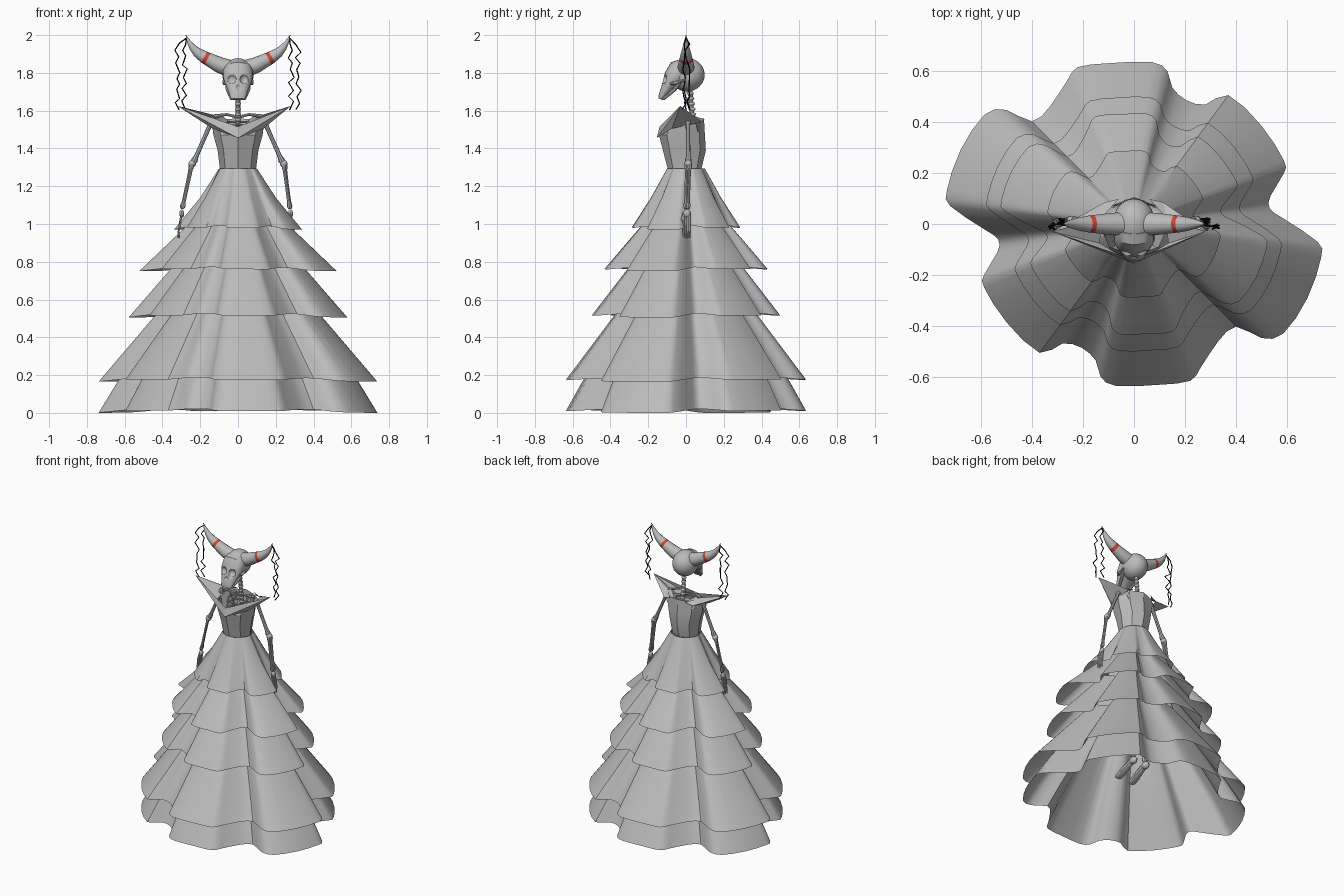
import bpy, bmesh, math, random
from mathutils import Vector

cube = bpy.data.objects.get("Cube")
if cube:
    bpy.data.objects.remove(cube, do_unlink=True)


def material(name, rgb):
    m = bpy.data.materials.new(name)
    m.use_nodes = True
    m.diffuse_color = (*rgb, 1)
    m.node_tree.nodes["Principled BSDF"].inputs["Base Color"].default_value = (*rgb, 1)
    return m


GREY = material("grey", (0.5, 0.5, 0.5))
RED = material("red", (0.62, 0.06, 0.035))
BLACK = material("black", (0.003, 0.003, 0.003))


def finish(name, bm, mats=(GREY,), angle=35):
    """Turn a bmesh into a named object, smooth except at sharp edges."""
    bmesh.ops.recalc_face_normals(bm, faces=bm.faces)
    me = bpy.data.meshes.new(name)
    bm.to_mesh(me)
    bm.free()
    ob = bpy.data.objects.new(name, me)
    bpy.context.collection.objects.link(ob)
    for m in mats:
        me.materials.append(m)
    bpy.ops.object.select_all(action='DESELECT')
    ob.select_set(True)
    bpy.context.view_layer.objects.active = ob
    bpy.ops.object.shade_smooth_by_angle(angle=math.radians(angle))
    return ob


def bridge(bm, rings):
    """Join equal closed rings of vertices with quads, ring by ring."""
    bands = []
    for a, b in zip(rings, rings[1:]):
        n = len(a)
        bands.append([bm.faces.new((a[i], a[(i + 1) % n], b[(i + 1) % n], b[i])) for i in range(n)])
    return bands


def add_tube(bm, pts, radii, sides=8, ref=(0, 1, 0)):
    """Capped tube along pts; a radius may be a number or a pair."""
    pts = [Vector(p) for p in pts]
    rings = []
    for i, p in enumerate(pts):
        t = (pts[min(i + 1, len(pts) - 1)] - pts[max(i - 1, 0)]).normalized()
        u = Vector(ref)
        u = (u - t * u.dot(t)).normalized()
        v = t.cross(u)
        r = radii[i] if isinstance(radii, (list, tuple)) else radii
        ru, rv = r if isinstance(r, tuple) else (r, r)
        rings.append([bm.verts.new(p + u * ru * math.cos(k * math.tau / sides)
                                   + v * rv * math.sin(k * math.tau / sides)) for k in range(sides)])
    bands = bridge(bm, rings)
    bm.faces.new(rings[0][::-1])
    bm.faces.new(rings[-1])
    return bands


def add_ball(bm, c, size, u=12, v=8):
    vs = bmesh.ops.create_uvsphere(bm, u_segments=u, v_segments=v, radius=1)["verts"]
    s = Vector(size if isinstance(size, tuple) else (size,) * 3)
    for w in vs:
        w.co = Vector(c) + w.co * s


def add_bone(bm, a, b, r, knob):
    """Shaft that swells at both ends."""
    a, b = Vector(a), Vector(b)
    f = (0, 0.06, 0.16, 0.5, 0.84, 0.94, 1)
    add_tube(bm, [a.lerp(b, t) for t in f], [knob * .6, knob, r * 1.1, r, r * 1.1, knob, knob * .6])


# --- Tiered skirt: one half of the six-lobed hem, turned half way round for the rest
HALF = [(.07, .635), (-.10, .63), (-.22, .615), (-.26, .565), (-.33, .46), (-.40, .402), (-.50, .447),
        (-.585, .43), (-.68, .29), (-.733, .133), (-.72, .07), (-.588, -.02), (-.532, -.06),
        (-.535, -.11), (-.588, -.2), (-.587, -.25), (-.50, -.385), (-.37, -.505), (-.28, -.468),
        (-.205, -.485), (-.15, -.535), (-.13, -.60)]
LOOP = [Vector(p) for p in HALF] + [-Vector(p) for p in HALF]
HEM = []
for i, p in enumerate(LOOP):  # round the outline with curved midpoints
    q = LOOP[(i + 1) % len(LOOP)]
    HEM += [p, (9 * (p + q) - LOOP[i - 1] - LOOP[(i + 2) % len(LOOP)]) / 16]


def skirt_ring(bm, z, scale, depth=1.0, wave=0.0):
    fold = max(0, min(1, (1.29 - z) / 0.36 + 0.08)) * depth
    ring = []
    for p in HEM:
        xy = (p.normalized() * 0.60).lerp(p, fold) * scale
        ring.append(bm.verts.new((*xy, z + wave * (0.745 - p.length))))
    return ring


# Levels are height, scale and depth of the folds
TIERS = {
    "skirt_tier_top": [(1.295, .165, 1), (1.14, .30, 1), (.97, .45, 1.15)],
    "skirt_tier_second": [(1.10, .23, 1), (.75, .67, 1.3)],
    "skirt_tier_third": [(.90, .32, 1), (.505, .785, 1)],
    "skirt_tier_fourth": [(.65, .44, 1), (.165, 1.0, 1)],
    "skirt_tier_bottom": [(1.25, .10, 1), (.65, .40, 1), (.17, .86, 1), (0, 1.0, 1)],
}
for name, levels in TIERS.items():
    bm = bmesh.new()
    rings = [skirt_ring(bm, *level) for level in levels[:-1]]
    rings.append(skirt_ring(bm, *levels[-1], wave=0.1))
    bridge(bm, rings)
    finish(name, bm, angle=40)

# --- Bodice: eight-sided faceted shell, open at the top
bm = bmesh.new()
rings = []
for z, w, front, back in [(1.285, .095, .095, .08), (1.39, .108, .122, .105),
                          (1.47, .13, .143, .10), (1.53, .138, .125, .095)]:
    ring = []
    for k in range(8):
        a = k * math.tau / 8
        c = math.cos(a)
        rise = -.03 * c if z > 1.5 else 0
        ring.append(bm.verts.new((w * math.sin(a), -front * c if c > 0 else -back * c, z + rise)))
    rings.append(ring)
bridge(bm, rings)
finish("bodice", bm, angle=15)

# --- Pointed collar flaps meeting in a V at the chest
bm = bmesh.new()
for s, reach in ((1, .28), (-1, .32)):
    tip, inner, vee, low, back, shoulder, mid = [bm.verts.new((s * x, y, z)) for x, y, z in [
        (reach, -.03, 1.625), (0, -.14, 1.515), (0, -.155, 1.455), (.135, -.075, 1.505),
        (.115, .085, 1.54), (.13, .02, 1.578), (.06, .098, 1.555)]]
    for f in [(tip, inner, vee), (tip, vee, low), (tip, low, back), (tip, back, shoulder),
              (shoulder, back, mid)]:
        bm.faces.new(f if s > 0 else f[::-1])
bmesh.ops.remove_doubles(bm, verts=bm.verts, dist=1e-4)
finish("collar", bm, angle=10)

# --- Skull: cranium and muzzle with hollowed sockets
bm = bmesh.new()
for c, r in [((.035, -.122, 1.768), .026), ((-.035, -.122, 1.768), .026), ((0, -.137, 1.726), .013)]:
    add_ball(bm, c, r, 20, 12)
cutter = finish("socket_cutter", bm)
cutter.hide_render = True

bm = bmesh.new()
add_ball(bm, (0, .005, 1.79), (.083, .094, .088), 32, 20)
cranium = finish("cranium", bm)
bm = bmesh.new()
add_tube(bm, [(0, -.01, 1.82), (0, -.035, 1.805), (0, -.068, 1.768), (0, -.095, 1.728), (0, -.116, 1.695),
              (0, -.13, 1.67), (0, -.134, 1.66)],
         [(.072, .058), (.08, .068), (.077, .055), (.062, .036), (.048, .025), (.042, .018), (.034, .013)],
         24, (1, 0, 0))
face = finish("face", bm)
for ob in (cranium, face):
    mod = ob.modifiers.new("sockets", 'BOOLEAN')
    mod.operation = 'DIFFERENCE'
    mod.solver = 'EXACT'
    mod.object = cutter
    bpy.context.view_layer.objects.active = ob
    bpy.ops.object.modifier_apply(modifier=mod.name)
bpy.data.objects.remove(cutter, do_unlink=True)

# Cheekbones, and the jaw branches behind them
bm = bmesh.new()
for s in (1, -1):
    add_tube(bm, [(s * .05, -.10, 1.745), (s * .073, -.06, 1.745), (s * .076, -.01, 1.76)], [.009, .01, .006])
    add_tube(bm, [(s * .06, -.03, 1.75), (s * .055, -.06, 1.712), (s * .034, -.118, 1.662)], [.008, .010, .008])
finish("cheekbones_and_jaw", bm)

# --- Horns with a narrow red band, and the strings hanging from them
random.seed(4)
for side, s in (("left", 1), ("right", -1)):
    bm = bmesh.new()
    path = [(.05, 1.825, .046), (.10, 1.843, .042), (.161, 1.874, .0345), (.179, 1.884, .0325),
            (.215, 1.908, .026), (.242, 1.937, .018), (.262, 1.968, .010), (.276, 2.0, .0015)]
    bands = add_tube(bm, [(s * x, 0, z) for x, z, r in path], [r for x, z, r in path], 16)
    for f in bands[2]:
        f.material_index = 1
    finish(side + "_horn", bm, (GREY, RED))
    bm = bmesh.new()
    for x, y, end in [(.282, .008, 1.61), (.318, -.008, 1.60)]:
        pts = [(s * .272, 0, 1.985)]
        for i in range(1, 12):
            sway = .015 * (-1) ** i
            pts.append((s * (x + sway * random.uniform(.2, 1.1)), y + sway * random.uniform(-1, 1),
                        1.985 + (end - 1.985) * (i + random.uniform(-.25, .25)) / 11))
        add_tube(bm, pts, .0036, 5)
    finish(side + "_horn_strings", bm, (BLACK,))

# --- Spine, collarbones, shoulder blades and ribs
bm = bmesh.new()
add_tube(bm, [(0, .035, 1.0), (0, .05, 1.3), (0, .045, 1.5), (0, .03, 1.6), (0, .02, 1.73)], .012)
for i in range(10):
    add_ball(bm, (0, .05 - .003 * i, 1.44 + .028 * i), (.016, .018, .011))
for s in (1, -1):
    add_tube(bm, [(0, -.03, 1.565), (s * .06, -.02, 1.58), (s * .125, .01, 1.57)], [.008, .007, .011])
    add_tube(bm, [(s * .115, .025, 1.57), (s * .085, .06, 1.535), (s * .06, .07, 1.44)],
             [(.008, .02), (.007, .035), (.005, .01)])
    for k in range(4):
        z = 1.54 - .045 * k
        w = .07 + .01 * k
        add_tube(bm, [(0, .05, z), (s * w * .7, .055, z), (s * w, 0, z - .01), (s * w * .6, -.06, z - .02),
                      (0, -.07, z - .015)], .006, 6, (0, 0, 1))
finish("spine_and_ribs", bm)

# --- Arms and hands; the left hand hangs a little closer to the skirt
for side, s, wx in (("left", 1, .278), ("right", -1, .298)):
    bm = bmesh.new()
    add_bone(bm, (s * .13, .01, 1.565), (s * .238, .012, 1.32), .011, .018)
    add_bone(bm, (s * .240, .004, 1.325), (s * (wx - .004), -.002, 1.08), .008, .013)
    add_bone(bm, (s * .248, .020, 1.32), (s * wx, .012, 1.08), .007, .012)
    add_ball(bm, (s * .242, .012, 1.32), .02)
    add_ball(bm, (s * wx, .005, 1.055), (.013, .02, .022))
    for k in range(4):
        y = -.013 + .011 * k
        add_tube(bm, [(s * wx, y, 1.06), (s * (wx + .008), y, 1.01), (s * (wx + .016), y, .965),
                      (s * (wx + .019 - .006 * (k % 2)), y, .925)], [.006, .007, .006, .003], 6)
    add_tube(bm, [(s * wx, -.01, 1.06), (s * (wx + .006), -.022, 1.02), (s * (wx + .008), -.028, .985)],
             [.006, .007, .003], 6)
    finish(side + "_arm", bm)

    # Leg and foot under the skirt
    bm = bmesh.new()
    add_bone(bm, (s * .06, .03, 1.0), (s * .05, .03, .66), .014, .024)
    add_bone(bm, (s * .045, .035, .66), (s * .05, .05, .31), .011, .018)
    add_bone(bm, (s * .06, .045, .65), (s * .06, .05, .32), .007, .012)
    add_ball(bm, (s * .052, .055, .29), (.023, .032, .025))
    add_tube(bm, [(s * .052, .055, .295), (s * .054, .0, .272), (s * .056, -.05, .245), (s * .058, -.085, .228),
                  (s * .058, -.10, .222)],
             [(.02, .02), (.023, .02), (.03, .016), (.029, .012), (.02, .007)], 10, (1, 0, 0))
    finish(side + "_leg", bm)
